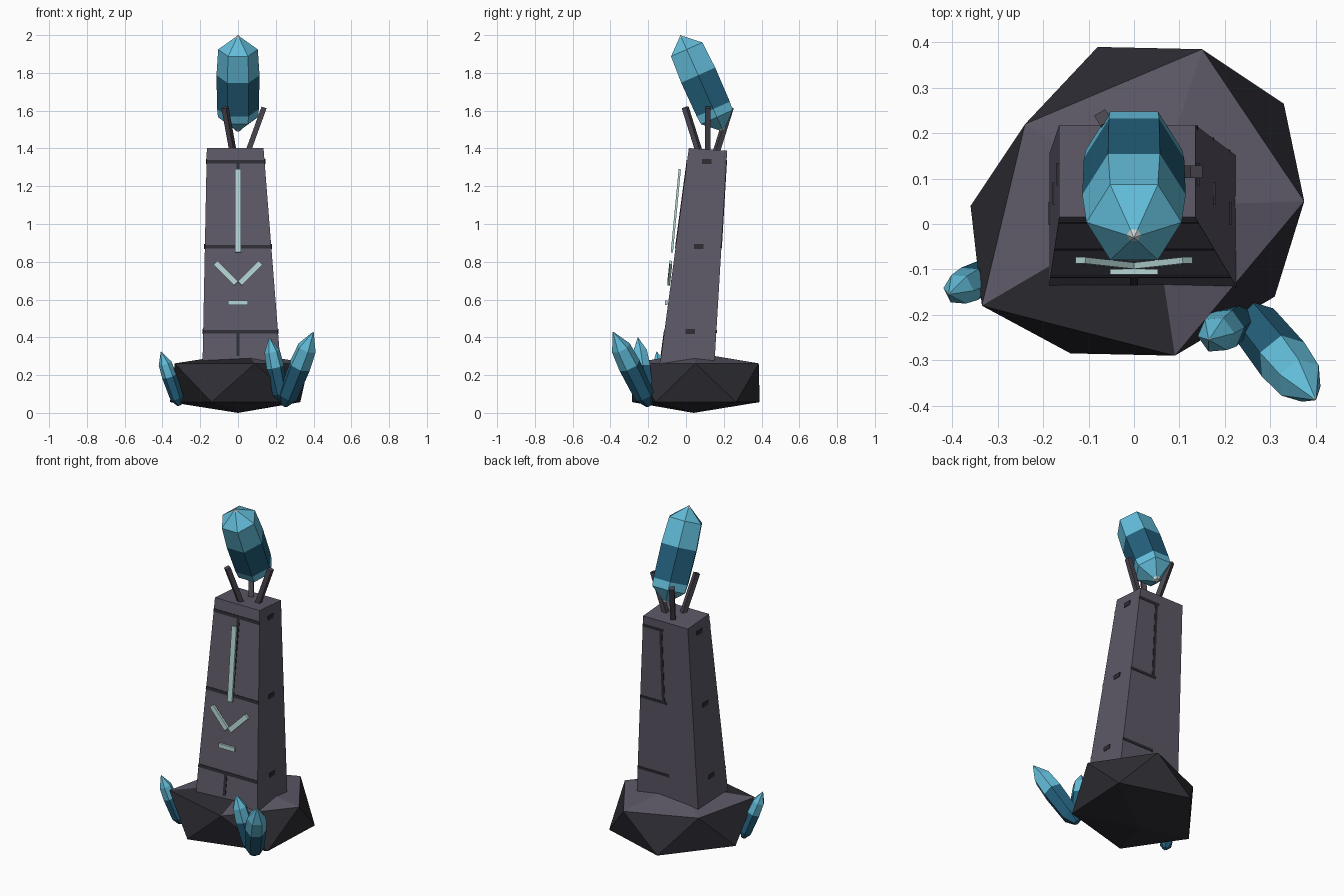
import bpy, bmesh, math
from mathutils import Vector

if "Cube" in bpy.data.objects:
    bpy.data.objects.remove(bpy.data.objects["Cube"])


def mat(name, r, g, b):
    m = bpy.data.materials.new(name)
    m.diffuse_color = (r, g, b, 1)
    m.use_nodes = True
    m.node_tree.nodes["Principled BSDF"].inputs["Base Color"].default_value = m.diffuse_color
    return m


STONE = mat("grey stone", .108, .099, .135)
DARK = mat("dark stone", .027, .026, .034)
CLAW = mat("claw stone", .068, .060, .078)
LIGHT = mat("light crystal", .125, .51, .70)
DEEP = mat("deep crystal", .017, .115, .20)
GLINT = mat("white glint", .60, .68, .68)
RUNE = mat("pale rune", .47, .67, .67)


def finish(name, bm, mats):
    bmesh.ops.recalc_face_normals(bm, faces=bm.faces[:])
    me = bpy.data.meshes.new(name)
    bm.to_mesh(me)
    bm.free()
    for m in mats:
        me.materials.append(m)
    ob = bpy.data.objects.new(name, me)
    bpy.context.collection.objects.link(ob)
    return ob


def loft(name, rings, mats, indices=None):
    """Joins rings of points with quads and caps both ends."""
    bm = bmesh.new()
    vs = [[bm.verts.new(p) for p in ring] for ring in rings]
    n = len(vs[0])
    for k in range(len(vs) - 1):
        for i in range(n):
            j = (i + 1) % n
            f = bm.faces.new((vs[k][i], vs[k][j], vs[k + 1][j], vs[k + 1][i]))
            f.material_index = indices[k] if indices else 0
    for ring, k in ((vs[0], 0), (vs[-1], -1)):
        f = bm.faces.new(ring)
        f.material_index = indices[k] if indices else 0
    return finish(name, bm, mats)


def rect(x0, x1, y0, y1, z, zb=None):
    zb = z if zb is None else zb
    return [(x0, y0, z), (x1, y0, z), (x1, y1, zb), (x0, y1, zb)]


def bar(name, a, b, w, d, m, side=(0, 1, 0)):
    """Square bar from a to b; d is its depth along the side direction."""
    a, b = Vector(a), Vector(b)
    ax = (b - a).normalized()
    u = ax.cross(Vector(side)).normalized() * w / 2
    v = u.cross(ax).normalized() * d / 2
    return loft(name, [[p - u - v, p + u - v, p + u + v, p - u + v] for p in (a, b)], [m])


# Base boulder: flattened rough icosahedron
UP = [(.09, -.29), (.375, .05), (.15, .385), (-.24, .22), (-.335, -.18)]
LOW = [(.31, -.16), (.33, .265), (-.08, .39), (-.36, .04), (-.14, -.285)]
bm = bmesh.new()
top, bot = bm.verts.new((.04, .04, .32)), bm.verts.new((0, .04, 0))
up = [bm.verts.new((x, y, .262)) for x, y in UP]
low = [bm.verts.new((x, y, .057)) for x, y in LOW]
for i in range(5):
    j = (i + 1) % 5
    cap = bm.faces.new((top, up[i], up[j]))
    sides = [bm.faces.new((up[i], low[i], up[j])),
             bm.faces.new((low[i], low[j], up[j])),
             bm.faces.new((bot, low[j], low[i]))]
    for f in sides:
        f.material_index = 1
    cap.material_index = 1 if i == 4 else 0     # front slope is dark
finish("base_boulder", bm, [STONE, DARK])


# Leaning tapered pillar
def section(z):
    t = (z - .3) / 1.1
    return -.187 + .022 * t, .222 - .087 * t, -.132 + .147 * t, .153 + .065 * t


loft("pillar", [rect(*section(.25), .25), rect(*section(1.4), 1.402, 1.388)], [STONE])


# Dark joints between the blocks, as thin plates on the pillar faces
def front_back_joint(name, back, z0, z1, xa=None, xb=None):
    rings = []
    for z in (z0, z1):
        x0, x1, y0, y1 = section(z)
        y = y1 - .006 if back else y0 - .003
        rings.append(rect(x0 if xa is None else xa, x1 if xb is None else xb, y, y + .009, z))
    loft(name, rings, [DARK])


for z in (.43, .88, 1.33):
    front_back_joint("front_joint", False, z - .009, z + .009)
    front_back_joint("back_joint", True, z - .008, z + .008, xa=-.0)
    x0, x1, y0, y1 = section(z)
    ym = (y0 + y1) / 2
    for x in (x0, x1):
        loft("side_joint", [rect(x - .004, x + .004, ym - .025, ym + .025, z + h)
                            for h in (-.013, .013)], [DARK])
for z0, z1 in ((.3, .43), (.88, 1.33)):
    front_back_joint("front_upright_joint", False, z0, z1, -.009, .009)
front_back_joint("back_upright_joint", True, .88, 1.33, .01, .028)

# Floating rune strokes
bar("rune_long_stroke", (0, -.075, .85), (0, -.033, 1.29), .032, .012, RUNE)
for s in (-1, 1):
    bar("rune_chevron", (s * .01, -.092, .685), (s * .118, -.08, .795), .03, .014, RUNE)
bar("rune_dash", (-.053, -.105, .583), (.053, -.105, .583), .026, .012, RUNE)

# Three claws holding the crystal
for k in range(3):
    a = k * math.tau / 3
    d = Vector((math.cos(a), math.sin(a), 0))
    c = Vector((0, .115, 0))
    bar("claw", c + d * .052 + Vector((0, 0, 1.38)), c + d * .138 + Vector((0, 0, 1.617)),
        .028, .028, CLAW, side=d)


# Six-sided pointed crystals; profile rows are (height share, radius share)
def crystal(name, base, tip, r, profile, indices):
    base, tip = Vector(base), Vector(tip)
    q = (tip - base).to_track_quat('Z', 'Y')
    rings = []
    for t, s in profile:
        c = base.lerp(tip, t)
        rings.append([c + q @ Vector((r * s * math.cos(i * math.tau / 6),
                                      r * s * math.sin(i * math.tau / 6), 0)) for i in range(6)])
    loft(name, rings, [LIGHT, DEEP, GLINT], indices)


crystal("great_crystal", (0, .195, 1.495), (0, -.03, 2.0), .114,
        [(0, .12), (.02, .2), (.14, .93), (.225, .97), (.58, 1), (.85, .92), (.975, .14), (1, .01)],
        [2, 0, 0, 1, 0, 0, 2])

for nm, base, tip, r in (("large_shard", (.245, -.195, .04), (.40, -.387, .43), .06),
                         ("middle_shard", (.235, -.205, .06), (.165, -.255, .40), .047),
                         ("left_shard", (-.31, -.105, .04), (-.408, -.155, .325), .04)):
    crystal(nm, base, tip, r,
            [(0, .3), (.13, .9), (.54, 1), (.78, .88), (.985, .08), (1, .01)],
            [1, 1, 0, 0, 2])
